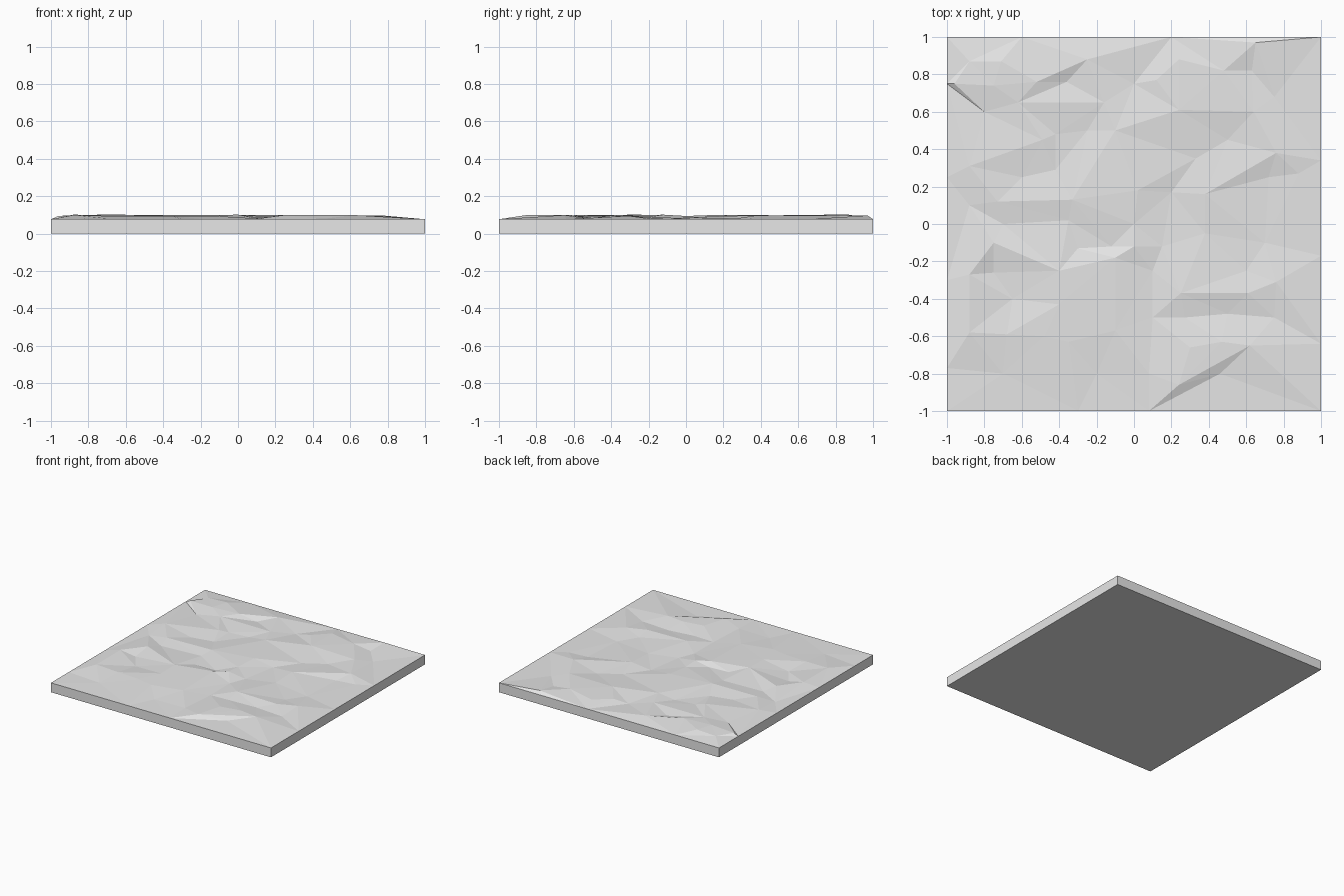
import bpy
import bmesh
import random
from mathutils import Vector
from mathutils.geometry import delaunay_2d_cdt

random.seed(4)
default_cube = bpy.data.objects.get("Cube")
if default_cube:
    bpy.data.objects.remove(default_cube, do_unlink=True)

RIM_HEIGHT = 0.077

# Ridge lines of the rough surface, in hundredths of a unit
crests = [
    [(-62, 65), (-16, 65)],
    [(-88, 31), (-49, 45)],
    [(-73, 12), (-33, 13)],
    [(-88, -27), (-75, -10)],
    [(-88, -58), (-68, -59), (-40, -43)],
    [(-48, -60), (-35, -63), (-10, -57)],
    [(0, 0), (0, -12)],
    [(-40, -25), (-10, -18)],
    [(25, -37), (61, -37), (76, -31)],
    [(24, -86), (62, -65)],
    [(30, -66), (47, -63)],
    [(38, 16), (76, 38)],
    [(48, 82), (65, 97)],
    [(12, 77), (24, 88)],
    [(-88, 87), (-71, 87)],
    [(-52, 76), (-25, 88)],
    [(-96, 75), (-75, 74)],
    [(-10, 50), (2, 18)],
    [(24, 61), (64, 60)],
]

# Hollows between the ridges
hollows = [
    (-25, 50), (-42, 48), (-60, 25), (-42, 29), (-70, 0), (-35, 2),
    (-75, -26), (-65, -40), (-30, -13), (-12, -12), (10, -25), (60, -25),
    (10, -50), (27, -50), (50, -48), (46, -80), (72, 25), (88, 27),
    (33, 35), (63, 82), (-80, 60), (-36, 76), (15, -12), (38, -5),
    (70, -10), (75, -50), (-20, -80), (8, -80), (-70, -80), (75, 68),
    (50, 45), (20, 17), (-88, 10), (0, 75),
]

# Straight outer rim, counter-clockwise
rim = [
    (-100, -100), (-30, -100), (8, -100), (100, -100),
    (100, -64), (100, -17), (100, 34), (100, 100),
    (66, 100), (20, 100), (-60, 100), (-100, 100),
    (-100, 75), (-100, 25), (-100, -30), (-100, -77),
]

points, heights, edges = [], [], []


def add_point(point, height):
    points.append(Vector(point) / 100)
    heights.append(height)
    return len(points) - 1


rim_ids = [add_point(p, RIM_HEIGHT) for p in rim]
edges += list(zip(rim_ids, rim_ids[1:] + rim_ids[:1]))
for line in crests:
    ids = [add_point(p, random.uniform(0.092, 0.102)) for p in line]
    edges += list(zip(ids, ids[1:]))
for p in hollows:
    add_point(p, random.uniform(0.077, 0.084))

# Triangulated rough top
flat_verts, _, triangles, origins, _, _ = delaunay_2d_cdt(points, edges, [], 0, 0.0001)
bm = bmesh.new()
verts = []
for co, origin in zip(flat_verts, origins):
    height = heights[origin[0]] if origin else RIM_HEIGHT
    verts.append(bm.verts.new((co.x, co.y, height)))
for triangle in triangles:
    bm.faces.new([verts[i] for i in triangle])

# Side walls and flat underside
border = [e for e in bm.edges if e.is_boundary]
walls = bmesh.ops.extrude_edge_only(bm, edges=border)["geom"]
for v in walls:
    if isinstance(v, bmesh.types.BMVert):
        v.co.z = 0
bottom = [e for e in bm.edges if e.is_boundary]
bmesh.ops.contextual_create(bm, geom=bottom)
bmesh.ops.recalc_face_normals(bm, faces=bm.faces)

mesh = bpy.data.meshes.new("rough_ground_slab")
bm.to_mesh(mesh)
bm.free()
slab = bpy.data.objects.new("rough_ground_slab", mesh)
bpy.context.collection.objects.link(slab)

# Plain grey stone
stone = bpy.data.materials.new("light_grey_stone")
stone.use_nodes = True
color = (0.8, 0.8, 0.8, 1)
stone.diffuse_color = color
for node in stone.node_tree.nodes:
    if node.type == "BSDF_PRINCIPLED":
        node.inputs["Base Color"].default_value = color
mesh.materials.append(stone)
